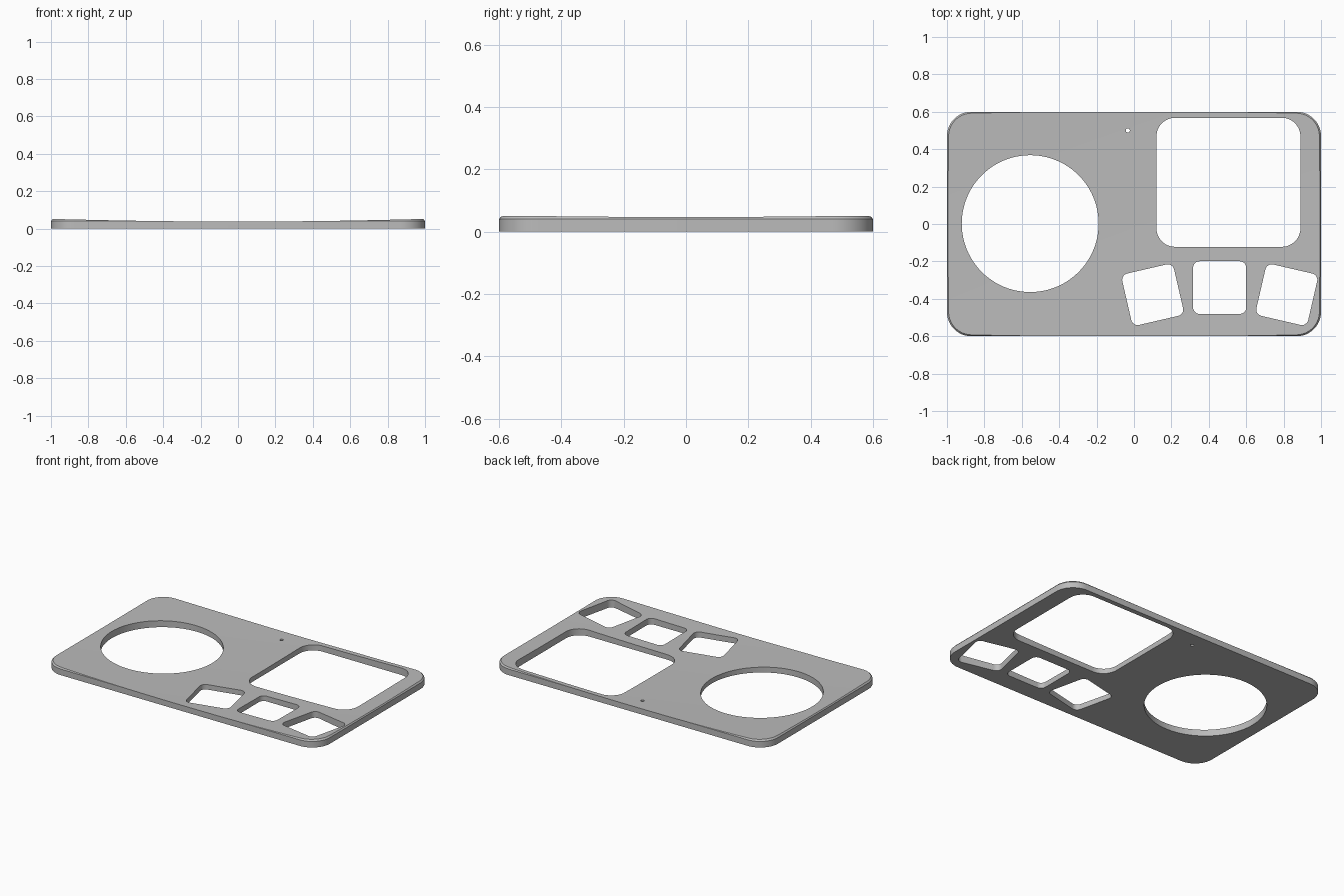
import bpy, bmesh
from math import sin, cos, pi, radians

if "Cube" in bpy.data.objects:
    bpy.data.objects.remove(bpy.data.objects["Cube"])

grey = bpy.data.materials.new("plain grey")
grey.use_nodes = True
GREY = (0.5, 0.5, 0.5, 1)
grey.diffuse_color = GREY
grey.node_tree.nodes["Principled BSDF"].inputs["Base Color"].default_value = GREY


def rounded(w, h, r, steps=12):
    """Outline of a rounded rectangle centred on the origin."""
    pts = []
    for i, (sx, sy) in enumerate([(1, 1), (-1, 1), (-1, -1), (1, -1)]):
        for j in range(steps + 1):
            a = (i + j / steps) * pi / 2
            pts.append((sx * (w / 2 - r) + r * cos(a), sy * (h / 2 - r) + r * sin(a)))
    return pts


def circle(r, n):
    return [(r * cos(2 * pi * i / n), r * sin(2 * pi * i / n)) for i in range(n)]


def loft(name, layers, cx=0, cy=0, angle=0):
    """Closed solid through stacked (outline, height) layers."""
    c, s = cos(radians(angle)), sin(radians(angle))
    bm = bmesh.new()
    rings = [[bm.verts.new((cx + c * x - s * y, cy + s * x + c * y, z)) for x, y in pts]
             for pts, z in layers]
    for lo, hi in zip(rings, rings[1:]):
        for i in range(len(lo)):
            j = (i + 1) % len(lo)
            bm.faces.new((lo[i], lo[j], hi[j], hi[i]))
    bm.faces.new(rings[0][::-1])
    bm.faces.new(rings[-1])
    mesh = bpy.data.meshes.new(name)
    bm.to_mesh(mesh)
    bm.free()
    mesh.materials.append(grey)
    obj = bpy.data.objects.new(name, mesh)
    bpy.context.collection.objects.link(obj)
    return obj


# Plate body with a chamfered upper rim
RIM, CHAMFER = 0.04, 0.012
plate = loft("face_plate", [
    (rounded(2, 1.2, 0.13), 0),
    (rounded(2, 1.2, 0.13), RIM),
    (rounded(2 - 2 * CHAMFER, 1.2 - 2 * CHAMFER, 0.13 - CHAMFER), RIM + 0.014)])

# Shallow dish that hollows the top surface
dish_rings = [(circle(r, 96), 0.032 + 0.015 * r * r) for r in [0.02 + 0.07 * i for i in range(20)]]
cutters = [loft("dish_cutter", dish_rings + [(circle(1.4, 96), 0.2)])]


# Openings through the plate
def opening(name, outline, x, y, angle=0):
    cutters.append(loft(name, [(outline, -0.1), (outline, 0.15)], x, y, angle))


opening("round_opening_cutter", circle(0.366, 96), -0.555, 0.002)
opening("screen_opening_cutter", rounded(0.77, 0.69, 0.1), 0.505, 0.223)
opening("pinhole_cutter", circle(0.011, 24), -0.033, 0.5)
for side, x, y, angle in [("left", 0.817, -0.378, -13), ("middle", 0.458, -0.34, 0),
                          ("right", 0.1, -0.378, 13)]:
    opening(side + "_key_opening_cutter", rounded(0.284, 0.282, 0.035, 8), x, y, angle)

bpy.context.view_layer.objects.active = plate
plate.select_set(True)
for cutter in cutters:
    mod = plate.modifiers.new(cutter.name, "BOOLEAN")
    mod.operation, mod.solver, mod.object = "DIFFERENCE", "EXACT", cutter
    bpy.ops.object.modifier_apply(modifier=mod.name)
    bpy.data.objects.remove(cutter)

bpy.ops.object.shade_smooth_by_angle(angle=radians(20))
